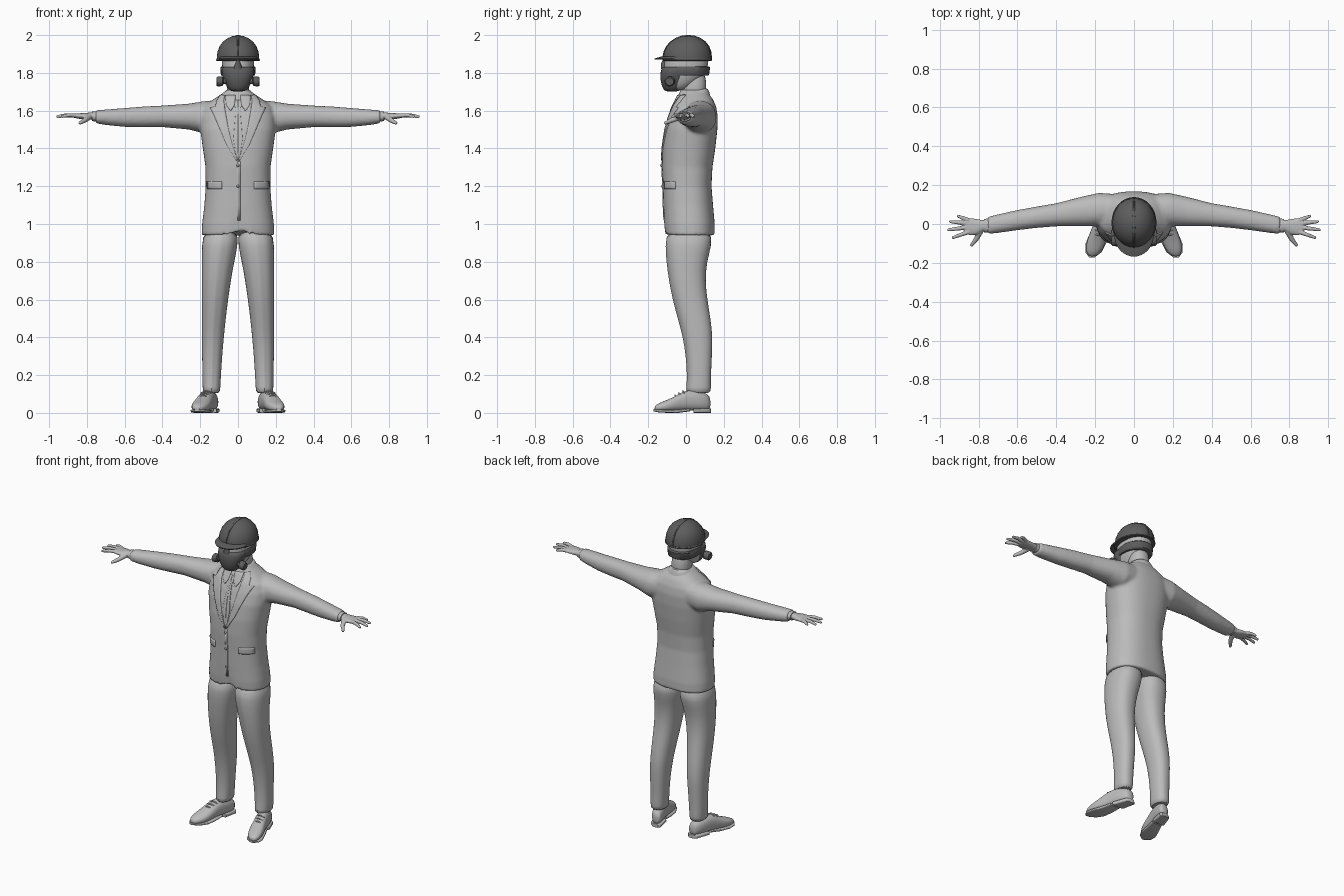
import bpy, bmesh, math
from mathutils import Vector, Matrix
from mathutils.bvhtree import BVHTree

if "Cube" in bpy.data.objects:
    bpy.data.objects.remove(bpy.data.objects["Cube"])


def material(name, v):
    m = bpy.data.materials.new(name)
    m.use_nodes = True
    m.diffuse_color = (v, v, v, 1)
    m.node_tree.nodes["Principled BSDF"].inputs["Base Color"].default_value = (v, v, v, 1)
    return m


LIGHT = material("light grey", 0.5)
DARK = material("dark grey", 0.11)


def loft(bm, axis, rows, p=2.2, sides=32, s=1):
    """Skin closed sections (t, u0, u1, v0, v1) along an axis."""
    rings = []
    for t, u0, u1, v0, v1 in rows:
        ring = []
        for i in range(sides):
            a = 2 * math.pi * i / sides
            c, d = math.cos(a), math.sin(a)
            u = (u0 + u1) / 2 + (u1 - u0) / 2 * math.copysign(abs(c) ** (2 / p), c)
            v = (v0 + v1) / 2 + (v1 - v0) / 2 * math.copysign(abs(d) ** (2 / p), d)
            co = {"x": (t, u, v), "y": (u, t, v), "z": (u, v, t)}[axis]
            ring.append(bm.verts.new((co[0] * s, co[1], co[2])))
        rings.append(ring)
    for a, b in zip(rings, rings[1:]):
        for i in range(sides):
            j = (i + 1) % sides
            bm.faces.new((a[i], a[j], b[j], b[i]))
    bm.faces.new(rings[0])
    bm.faces.new(rings[-1])


def sym(rows):
    return [(z, -h, h, y0, y1) for z, h, y0, y1 in rows]


def tube(bm, a, b, r0, r1):
    """Tapered rod with round ends."""
    a, b = Vector(a), Vector(b)
    rot = (b - a).to_track_quat("Z", "Y").to_matrix().to_4x4()
    bmesh.ops.create_cone(bm, cap_ends=True, segments=12, radius1=r0, radius2=r1,
                          depth=(b - a).length, matrix=Matrix.Translation((a + b) / 2) @ rot)
    for c, r in ((a, r0), (b, r1)):
        bmesh.ops.create_uvsphere(bm, u_segments=12, v_segments=8, radius=r, matrix=Matrix.Translation(c))


def finish(bm, name, mat=LIGHT, mirror=False, subsurf=0, voxel=0, relax=4, thick=0):
    bmesh.ops.recalc_face_normals(bm, faces=bm.faces)
    me = bpy.data.meshes.new(name)
    bm.to_mesh(me)
    bm.free()
    me.materials.append(mat)
    ob = bpy.data.objects.new(name, me)
    bpy.context.collection.objects.link(ob)
    bpy.ops.object.select_all(action="DESELECT")
    ob.select_set(True)
    bpy.context.view_layer.objects.active = ob
    bpy.ops.object.shade_smooth_by_angle(angle=math.radians(45))
    if mirror:
        ob.modifiers.new("mirror", "MIRROR").use_mirror_merge = False
    if subsurf:
        ob.modifiers.new("subdivision", "SUBSURF").levels = subsurf
        ob.modifiers["subdivision"].render_levels = subsurf
    if voxel:
        m = ob.modifiers.new("fuse", "REMESH")
        m.mode, m.voxel_size, m.use_smooth_shade = "VOXEL", voxel, True
        m = ob.modifiers.new("relax", "SMOOTH")
        m.factor, m.iterations = 0.5, relax
    if thick:
        m = ob.modifiers.new("thickness", "SOLIDIFY")
        m.thickness, m.offset = thick, 0
    return ob


def simple(name, axis, rows, mat=LIGHT, p=2.2, **kw):
    bm = bmesh.new()
    loft(bm, axis, rows, p)
    return finish(bm, name, mat, **kw)


# Jacket: torso and sleeves fused, with the front hem cut away
bm = bmesh.new()
loft(bm, "z", sym([(.94, .192, -.112, .152), (1, .19, -.117, .152), (1.1, .178, -.12, .143),
                   (1.2, .171, -.122, .135), (1.3, .172, -.127, .14), (1.4, .186, -.125, .155),
                   (1.5, .2, -.112, .166), (1.57, .2, -.092, .168), (1.62, .185, -.072, .16),
                   (1.66, .13, -.052, .143), (1.69, .085, -.037, .12), (1.71, .06, -.03, .1)]),
     p=2.4, sides=64)
for v in bm.verts:
    if v.co.y < 0 and v.co.z < 1.1:
        v.co.z += .06 * math.exp(-(v.co.x / .03) ** 2) * (1.1 - v.co.z) / .16
for s in (1, -1):
    loft(bm, "x", [(.1, .0, .155, 1.49, 1.655), (.18, -.012, .16, 1.48, 1.65), (.26, -.012, .143, 1.5, 1.637),
                   (.4, -.012, .107, 1.513, 1.627), (.5, -.02, .09, 1.512, 1.622), (.6, -.032, .072, 1.514, 1.614),
                   (.7, -.046, .05, 1.524, 1.606), (.755, -.052, .036, 1.533, 1.602)], s=s)
jacket = finish(bm, "jacket", voxel=.009, relax=5)
bpy.context.view_layer.update()
surface = BVHTree.FromObject(jacket, bpy.context.evaluated_depsgraph_get())


def plate(name, rows, mirror=True, thick=.012, cols=6):
    """Thin strip (z, x0, x1) laid on the jacket front."""
    bm = bmesh.new()
    grid = []
    for (za, a0, a1), (zb, b0, b1) in zip(rows, rows[1:]):
        for k in range(4):
            f = k / 4
            grid.append((za + (zb - za) * f, a0 + (b0 - a0) * f, a1 + (b1 - a1) * f))
    grid.append(rows[-1])
    lines = []
    for z, x0, x1 in grid:
        line = []
        for i in range(cols + 1):
            x = x0 + (x1 - x0) * i / cols
            hit = surface.ray_cast(Vector((x, -1, z)), Vector((0, 1, 0)))[0]
            line.append(bm.verts.new((x, hit.y if hit else .03, z)))
        lines.append(line)
    for a, b in zip(lines, lines[1:]):
        for i in range(cols):
            bm.faces.new((a[i], a[i + 1], b[i + 1], b[i]))
    return finish(bm, name, mirror=mirror, thick=thick)


# Jacket and shirt details
plate("lapels", [(1.335, .001, .008), (1.42, .03, .06), (1.5, .05, .094), (1.57, .062, .124),
                 (1.615, .07, .146), (1.62, .07, .118), (1.65, .075, .112), (1.68, .07, .09)])
plate("shirt_collar", [(1.6, .036, .042), (1.63, .018, .062), (1.68, .012, .066)])
plate("tie", [(1.34, 0, .008), (1.45, 0, .024), (1.615, 0, .011), (1.62, 0, .018), (1.655, 0, .024)], thick=.008)
plate("pocket_flaps", [(1.186, .085, .158), (1.226, .085, .158)])
plate("front_overlap", [(1.02, -.003, .012), (1.33, -.003, .012)], mirror=False, thick=.008)
bm = bmesh.new()
for z in (1.2, 1.31):
    hit = surface.ray_cast(Vector((0, -1, z)), Vector((0, 1, 0)))[0]
    tube(bm, hit, hit + Vector((0, -.004, 0)), .008, .007)
finish(bm, "buttons")

# Jacket collar, tilted up towards the nape
bm = bmesh.new()
loft(bm, "z", sym([(1.64, .095, -.045, .13), (1.67, .082, -.042, .124), (1.69, .07, -.036, .115), (1.695, .06, -.03, .105)]))
for v in bm.verts:
    v.co.z += .22 * v.co.y
finish(bm, "collar")

# Trousers with a front crease
bm = bmesh.new()
loft(bm, "z", [(.1, .095, .186, .0, .132), (.13, .094, .187, .006, .132), (.2, .09, .188, .01, .132),
               (.3, .084, .19, .003, .137), (.4, .075, .192, -.012, .142), (.5, .065, .192, -.04, .13),
               (.6, .052, .192, -.067, .113), (.7, .038, .192, -.087, .102), (.8, .02, .192, -.1, .11),
               (.88, .002, .192, -.106, .135), (.98, -.005, .182, -.1, .14)], p=2.3)
for i, v in enumerate(bm.verts):
    if i % 32 == 24:
        v.co.y -= .006
finish(bm, "trousers", mirror=True, subsurf=1)

# Shoes: upper, sole and heel follow an outward-turned line
def shoe_part(name, rows, p, **kw):
    bm = bmesh.new()
    loft(bm, "y", [(y, -h, h, z0, z1) for y, h, z0, z1 in rows], p)
    for v in bm.verts:
        v.co.x += .168 - .283 * v.co.y
    finish(bm, name, mirror=True, **kw)


shoe_part("shoe_uppers", [(.13, .015, .03, .07), (.12, .034, .012, .1), (.06, .042, .012, .12), (.0, .041, .012, .122),
                          (-.05, .046, .008, .092), (-.1, .05, .006, .068), (-.145, .038, .008, .052),
                          (-.168, .015, .014, .034)], 2.3, subsurf=1)
shoe_part("shoe_soles", [(.02, .036, .008, .024), (-.04, .045, .0, .018), (-.1, .053, .0, .016),
                         (-.145, .042, .003, .018), (-.172, .014, .008, .02)], 4)
shoe_part("shoe_heels", [(.133, .02, 0, .024), (.12, .036, 0, .024), (.04, .042, 0, .024)], 5)
bm = bmesh.new()
for y, z in ((-.05, .092), (-.03, .103), (-.01, .114)):
    x = .168 - .283 * y
    tube(bm, (x - .024, y, z - .008), (x, y - .008, z + .002), .004, .004)
    tube(bm, (x + .024, y, z - .008), (x, y - .008, z + .002), .004, .004)
finish(bm, "laces", mirror=True)

# Hands: palm, fingers and thumb fused
bm = bmesh.new()
loft(bm, "x", [(.73, -.036, .02, 1.55, 1.592), (.78, -.037, .02, 1.552, 1.59), (.81, -.055, .026, 1.553, 1.588),
               (.84, -.058, .03, 1.557, 1.586), (.868, -.052, .03, 1.562, 1.584)])
for base, tip in (((.855, .021), (.905, .04)), ((.865, .004), (.945, .012)),
                  ((.865, -.018), (.955, -.03)), ((.855, -.042), (.932, -.07))):
    mid = ((base[0] + tip[0]) / 2, (base[1] + tip[1]) / 2)
    tube(bm, (*base, 1.574), (*mid, 1.576), .0115, .0105)
    tube(bm, (*mid, 1.576), (*tip, 1.569), .0105, .008)
tube(bm, (.79, -.035, 1.565), (.812, -.078, 1.548), .016, .013)
tube(bm, (.812, -.078, 1.548), (.836, -.108, 1.535), .013, .009)
finish(bm, "hands", mirror=True, voxel=.004, relax=3)
simple("shirt_cuffs", "x", [(.74, -.044, .029, 1.541, 1.597), (.772, -.043, .026, 1.545, 1.595)], mirror=True)

# Neck and head
simple("neck", "z", sym([(1.65, .062, -.025, .11), (1.72, .056, -.02, .105), (1.82, .06, -.03, .108)]), subsurf=1)
simple("head", "z", sym([(1.705, .035, -.09, -.01), (1.725, .058, -.105, .03), (1.765, .074, -.115, .08),
                         (1.8, .082, -.117, .108), (1.85, .086, -.118, .12), (1.9, .086, -.11, .12),
                         (1.94, .06, -.07, .09)]), subsurf=1)

# Breathing mask with nose bridge, strap and side filters
simple("mask", "z", sym([(1.7, .034, -.108, -.04), (1.715, .054, -.122, -.02), (1.75, .071, -.134, .0),
                         (1.79, .086, -.138, .02), (1.825, .088, -.13, .02), (1.835, .08, -.122, .01)]), DARK, subsurf=1)
simple("mask_bridge", "z", sym([(1.82, .028, -.132, -.08), (1.85, .014, -.132, -.08), (1.868, .01, -.124, -.08)]), DARK)
bm = bmesh.new()
loft(bm, "z", sym([(1.785, .087, -.1, .115), (1.79, .091, -.104, .122), (1.83, .093, -.106, .128), (1.835, .089, -.1, .122)]))
finish(bm, "mask_strap", DARK)
simple("filters", "x", [(.05, -.1, -.07, 1.742, 1.772), (.078, -.102, -.068, 1.74, 1.774),
                        (.082, -.112, -.058, 1.73, 1.782), (.108, -.114, -.06, 1.728, 1.78),
                        (.115, -.108, -.066, 1.734, 1.774)], DARK, p=2, mirror=True)
plate_rows = [(1.862, .09, -.122, .1), (1.872, .09, -.122, .1)]
simple("brow_band", "z", sym(plate_rows), DARK)

# Safety helmet: shell, peak and centre ridge
shell = [(1.866, .112, -.12, .134), (1.885, .112, -.121, .134), (1.91, .109, -.116, .131), (1.94, .098, -.102, .12),
         (1.965, .08, -.08, .1), (1.984, .055, -.05, .072), (1.995, .028, -.02, .043), (1.998, .006, .006, .018)]
simple("helmet_shell", "z", sym(shell), DARK, p=2)
simple("helmet_rim", "z", sym([(1.864, .113, -.122, .136), (1.868, .116, -.125, .139), (1.875, .113, -.122, .136)]), DARK, p=2)
simple("helmet_peak", "z", sym([(1.87, .1, -.166, .06), (1.876, .102, -.168, .06), (1.888, .096, -.125, .06)]), DARK, p=2)
simple("helmet_ridge", "z", sym([(z + .002, .008, y0 - .003, y1 + .003) for z, h, y0, y1 in shell]), DARK, p=3)
